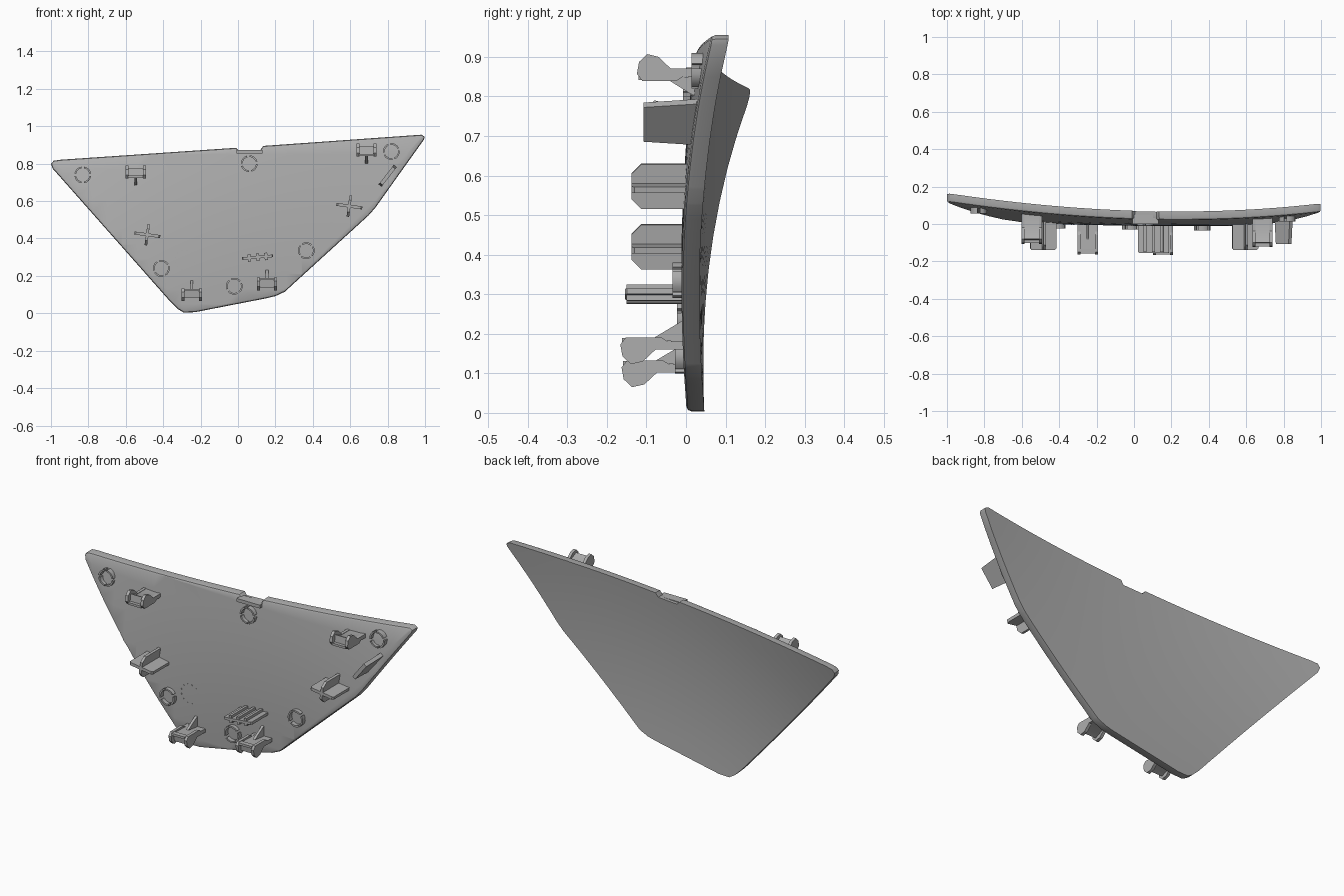
import bpy, bmesh, math
from mathutils import Vector, Matrix

if "Cube" in bpy.data.objects:
    bpy.data.objects.remove(bpy.data.objects["Cube"], do_unlink=True)

grey = bpy.data.materials.new("plain grey")
grey.use_nodes = True
COLOUR = (0.42, 0.42, 0.42, 1)
grey.diffuse_color = COLOUR
grey.node_tree.nodes["Principled BSDF"].inputs["Base Color"].default_value = COLOUR

THICK = 0.045


def back_y(x, z):
    """Curved rear skin of the panel."""
    return 0.033 + 0.11 * (z - 0.35) ** 2 + 0.078 * z * (x - 0.3) ** 2


def front_y(x, z):
    return back_y(x, z) - THICK


def finish(bm, name, angle=30):
    bmesh.ops.recalc_face_normals(bm, faces=bm.faces)
    mesh = bpy.data.meshes.new(name)
    bm.to_mesh(mesh)
    bm.free()
    mesh.materials.append(grey)
    ob = bpy.data.objects.new(name, mesh)
    bpy.context.collection.objects.link(ob)
    bpy.ops.object.select_all(action='DESELECT')
    bpy.context.view_layer.objects.active = ob
    ob.select_set(True)
    bpy.ops.object.shade_smooth_by_angle(angle=math.radians(angle))
    return ob


def prism(bm, points, direction):
    """Extrude a closed loop of 3D points along a direction."""
    face = bm.faces.new([bm.verts.new(p) for p in points])
    ext = bmesh.ops.extrude_face_region(bm, geom=[face])
    verts = [g for g in ext["geom"] if isinstance(g, bmesh.types.BMVert)]
    bmesh.ops.translate(bm, verts=verts, vec=direction)


def box(bm, lo, hi):
    (x0, y0, z0), (x1, y1, z1) = lo, hi
    prism(bm, [(x0, y0, z0), (x1, y0, z0), (x1, y0, z1), (x0, y0, z1)], (0, y1 - y0, 0))


# Panel: flat outline, sliced into a grid, curved, thickened, front rim rounded
outline = [(-0.95, 0.821), (-0.985, 0.816), (-1, 0.8), (-0.992, 0.775),
           (-0.36, 0.06), (-0.32, 0.022), (-0.29, 0.004), (-0.23, 0.006),
           (0.15, 0.08), (0.2, 0.092), (0.25, 0.115), (0.7, 0.525), (0.735, 0.565),
           (0.87, 0.755), (0.995, 0.93), (0.998, 0.945), (0.98, 0.955),
           (0.135, 0.895), (0.12, 0.874), (0.005, 0.868), (-0.01, 0.885)]
bm = bmesh.new()
bm.faces.new([bm.verts.new((x, 0, z)) for x, z in outline])
for axis, start, count, step in ((Vector((1, 0, 0)), -0.94, 24, 0.08),
                                 (Vector((0, 0, 1)), 0.05, 11, 0.08)):
    for i in range(count):
        bmesh.ops.bisect_plane(bm, geom=bm.verts[:] + bm.edges[:] + bm.faces[:],
                               plane_co=axis * (start + i * step), plane_no=axis, dist=0.0005)
for v in bm.verts:
    v.co.y = back_y(v.co.x, v.co.z)
ext = bmesh.ops.extrude_face_region(bm, geom=bm.faces[:])
front = [g for g in ext["geom"] if isinstance(g, bmesh.types.BMVert)]
bmesh.ops.translate(bm, verts=front, vec=(0, -THICK, 0))
bmesh.ops.recalc_face_normals(bm, faces=bm.faces)
front_set = set(front)
rim = [e for e in bm.edges if set(e.verts) <= front_set
       and any(not set(f.verts) <= front_set for f in e.link_faces)]
bmesh.ops.bevel(bm, geom=rim, offset=0.012, segments=2, profile=0.5, affect='EDGES')
finish(bm, "panel", 35)

# Ledge below the top notch
bm = bmesh.new()
box(bm, (-0.008, 0.0, 0.855), (0.13, 0.05, 0.873))
finish(bm, "notch_ledge")


# Broken locating rings
def ring(name, cx, cz, radius=0.045, wall=0.009, height=0.022, pieces=4, gap=0.3, turn=0.0):
    bm = bmesh.new()
    y = front_y(cx, cz)
    for k in range(pieces):
        a0 = turn + 2 * math.pi * k / pieces + gap / 2
        a1 = turn + 2 * math.pi * (k + 1) / pieces - gap / 2
        angles = [a0 + (a1 - a0) * i / 4 for i in range(5)]
        loop = [(radius, a) for a in angles] + [(radius - wall, a) for a in reversed(angles)]
        prism(bm, [(cx + r * math.cos(a), y + 0.02, cz + r * math.sin(a)) for r, a in loop],
              (0, -height - 0.02, 0))
    finish(bm, name)


for i, (x, z) in enumerate([(-0.83, 0.74), (0.06, 0.8), (0.82, 0.865),
                            (-0.41, 0.24), (-0.02, 0.145), (0.365, 0.335)]):
    ring(f"locating_ring_{i + 1}", x, z, turn=math.radians(8 * i))
ring("faint_ring", -0.285, 0.285, 0.054, 0.004, 0.002, 12, 0.42)


# Cross-shaped ribs with chamfered tips
def blade(bm, half, thick, base, tip, chamfer):
    pts = [(-half, base), (half, base), (half, tip + chamfer),
           (half - chamfer, tip), (chamfer - half, tip), (-half, tip + chamfer)]
    prism(bm, [(u, y, -thick / 2) for u, y in pts], (0, 0, thick))


def cross(name, cx, cz, tilt):
    bm = bmesh.new()
    base = front_y(cx, cz) + 0.025
    blade(bm, 0.057, 0.014, base, -0.138, 0.025)
    bmesh.ops.rotate(bm, verts=bm.verts, matrix=Matrix.Rotation(math.pi / 2, 3, 'Y'))
    blade(bm, 0.07, 0.016, base, -0.138, 0.008)
    bmesh.ops.rotate(bm, verts=bm.verts, matrix=Matrix.Rotation(-tilt, 3, 'Y'))
    bmesh.ops.translate(bm, verts=bm.verts, vec=(cx, 0, cz))
    finish(bm, name)


cross("cross_rib_right", -0.485, 0.42, math.radians(-8))
cross("cross_rib_left", 0.595, 0.573, math.radians(-8))

# Comb rib: one wide blade with short upright ribs
bm = bmesh.new()
blade(bm, 0.083, 0.014, 0.02, -0.154, 0.005)
for x in (-0.045, 0, 0.045):
    box(bm, (x - 0.008, -0.15, -0.02), (x + 0.008, 0.02, 0.02))
bmesh.ops.rotate(bm, verts=bm.verts, matrix=Matrix.Rotation(math.radians(-5), 3, 'Y'))
bmesh.ops.translate(bm, verts=bm.verts, vec=(0.105, 0, 0.3))
finish(bm, "comb_rib")

# Slanted tab near the left edge
bm = bmesh.new()
prism(bm, [(-0.067, 0.04, -0.01), (0.067, 0.04, -0.01), (0.055, -0.107, -0.01),
           (-0.055, -0.107, -0.01)], (0, 0, 0.02))
bmesh.ops.rotate(bm, verts=bm.verts, matrix=Matrix.Rotation(math.radians(-52), 3, 'Y'))
bmesh.ops.translate(bm, verts=bm.verts, vec=(0.8, 0, 0.735))
finish(bm, "slanted_tab")


# Snap clips: cheeks with a hooked profile, recessed centre and a gusset fin
def clip(name, cx, cz, reach, flip):
    bm = bmesh.new()
    y0 = front_y(cx, cz) + 0.02
    length = y0 + reach
    hook = [(0, -0.005), (0.5, -0.005), (0.68, -0.035), (0.85, -0.042), (0.97, -0.022),
            (1, 0.008), (0.92, 0.026), (0.42, 0.026), (0.32, 0.015), (0, 0.015)]
    inner = [(0, -0.003), (0.55, -0.003), (0.85, -0.026), (0.88, 0.018), (0, 0.013)]
    fin = [(0, 0.07), (0.1, 0.07), (0.55, 0.022), (0, 0.01)]
    for x0, x1, shape in ((-0.054, -0.038, hook), (0.038, 0.054, hook),
                          (-0.038, 0.038, inner), (-0.007, 0.007, fin)):
        prism(bm, [(cx + x0, y0 - d * length, cz + flip * h) for d, h in shape],
              (x1 - x0, 0, 0))
    # closing bar across the hook end
    box(bm, (cx - 0.04, -reach + 0.004, cz + flip * 0.012),
        (cx + 0.04, -reach + 0.03, cz + flip * 0.024))
    finish(bm, name)


clip("lower_clip_right", -0.247, 0.107, 0.163, 1)
clip("lower_clip_left", 0.155, 0.165, 0.166, 1)
clip("upper_clip_right", -0.547, 0.748, 0.106, -1)
clip("upper_clip_left", 0.687, 0.865, 0.124, -1)
